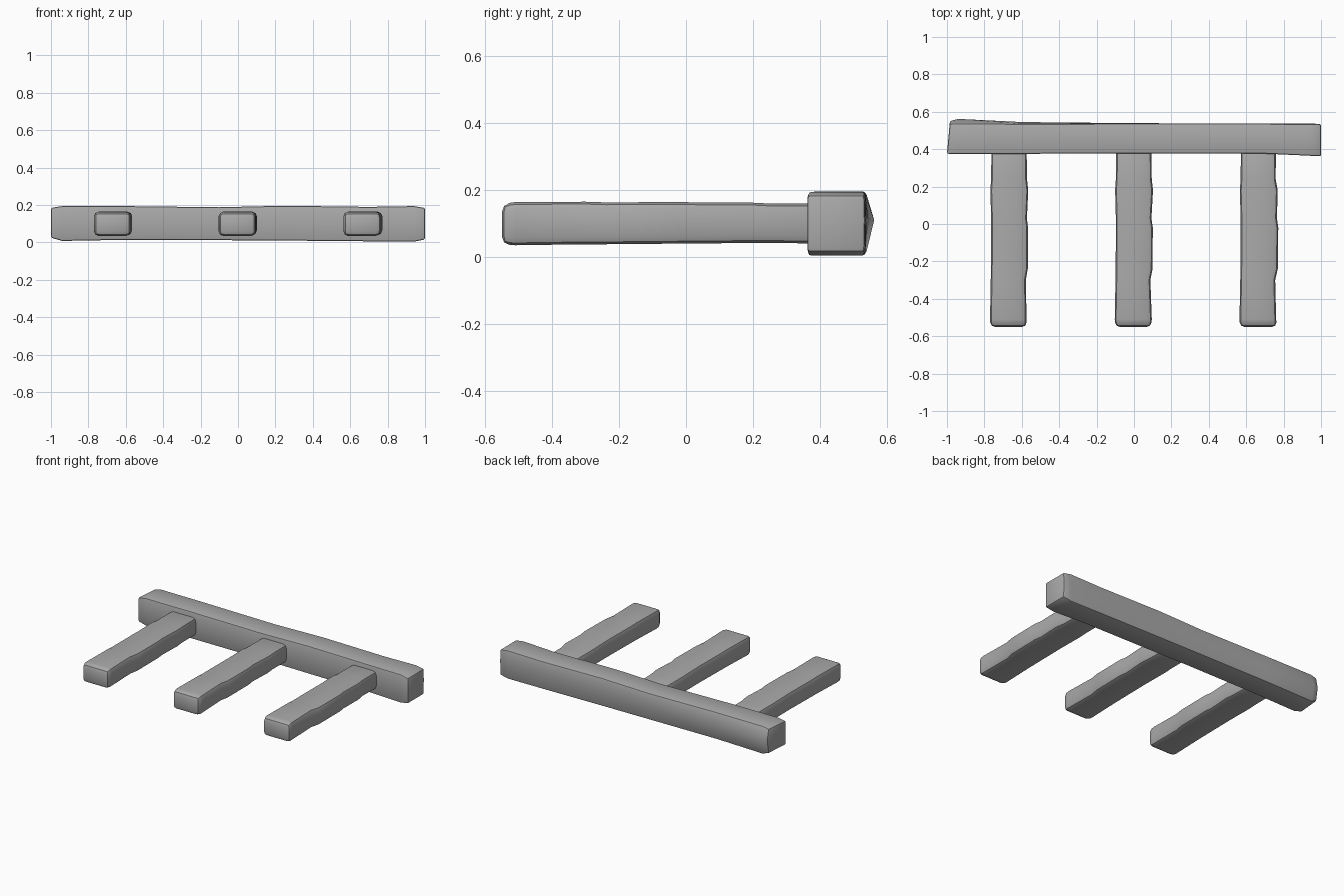
import bpy, bmesh, math, random

old = bpy.data.objects.get("Cube")
if old:
    bpy.data.objects.remove(old, do_unlink=True)

random.seed(4)

# Single weathered grey colour
grey = bpy.data.materials.new("weathered_grey")
grey.use_nodes = True
tone = (0.4, 0.4, 0.4, 1)
grey.diffuse_color = tone
grey.node_tree.nodes["Principled BSDF"].inputs["Base Color"].default_value = tone


def loft(name, rings, bevel):
    """Skin a closed timber through a list of rings of points."""
    bm = bmesh.new()
    rows = [[bm.verts.new(p) for p in ring] for ring in rings]
    n = len(rows[0])
    for a, b in zip(rows, rows[1:]):
        for i in range(n):
            j = (i + 1) % n
            bm.faces.new((a[i], a[j], b[j], b[i]))
    bm.faces.new(rows[0])
    bm.faces.new(rows[-1])
    bmesh.ops.recalc_face_normals(bm, faces=bm.faces[:])
    mesh = bpy.data.meshes.new(name)
    bm.to_mesh(mesh)
    bm.free()
    mesh.materials.append(grey)
    obj = bpy.data.objects.new(name, mesh)
    bpy.context.collection.objects.link(obj)
    # Worn, softened edges
    mod = obj.modifiers.new("worn_edges", 'BEVEL')
    mod.width = bevel
    mod.segments = 2
    mod.limit_method = 'ANGLE'
    mod.angle_limit = math.radians(40)
    bpy.ops.object.select_all(action='DESELECT')
    obj.select_set(True)
    bpy.context.view_layer.objects.active = obj
    bpy.ops.object.modifier_apply(modifier=mod.name)
    bpy.ops.object.shade_smooth_by_angle(angle=math.radians(35))
    return obj


# Long beam: x, front y, back y, ridge of the back face, bottom z, top z
beam = [
    (-1.0, 0.375, 0.535, 0.55, 0.025, 0.185),
    (-0.94, 0.375, 0.537, 0.562, 0.008, 0.194),
    (-0.6, 0.375, 0.535, 0.545, 0.014, 0.194),
    (-0.1, 0.378, 0.536, 0.54, 0.012, 0.188),
    (0.25, 0.376, 0.536, 0.538, 0.01, 0.196),
    (0.7, 0.376, 0.536, 0.538, 0.006, 0.19),
    (0.94, 0.365, 0.535, 0.537, 0.004, 0.194),
    (1.0, 0.362, 0.533, 0.535, 0.016, 0.184),
]
rings = []
for x, front, back, ridge, low, high in beam:
    inset = 0.015 if x == -1.0 else 0
    rings.append([(x, front, low), (x + inset, back, low),
                  (x + inset, ridge, 0.11), (x + inset, back, high),
                  (x, front, high)])
loft("long_beam", rings, 0.009)

# Three shorter posts: y, left offset, right offset, bottom z, top z
post = [
    (-0.55, -0.097, 0.097, 0.037, 0.158),
    (-0.51, -0.1, 0.098, 0.035, 0.164),
    (-0.3, -0.096, 0.092, 0.038, 0.165),
    (-0.24, -0.095, 0.104, 0.038, 0.163),
    (-0.02, -0.094, 0.106, 0.04, 0.164),
    (0.03, -0.094, 0.098, 0.04, 0.163),
    (0.18, -0.098, 0.102, 0.042, 0.163),
    (0.24, -0.094, 0.096, 0.042, 0.16),
    (0.43, -0.092, 0.094, 0.04, 0.16),
]
for name, cx in (("right_post", -0.67), ("middle_post", -0.003), ("left_post", 0.664)):
    rings = []
    for y, left, right, low, high in post:
        wear = random.uniform(-0.003, 0.003)
        rings.append([(cx + left, y, low), (cx + right + wear, y, low),
                      (cx + right + wear, y, high), (cx + left, y, high)])
    loft(name, rings, 0.024)
